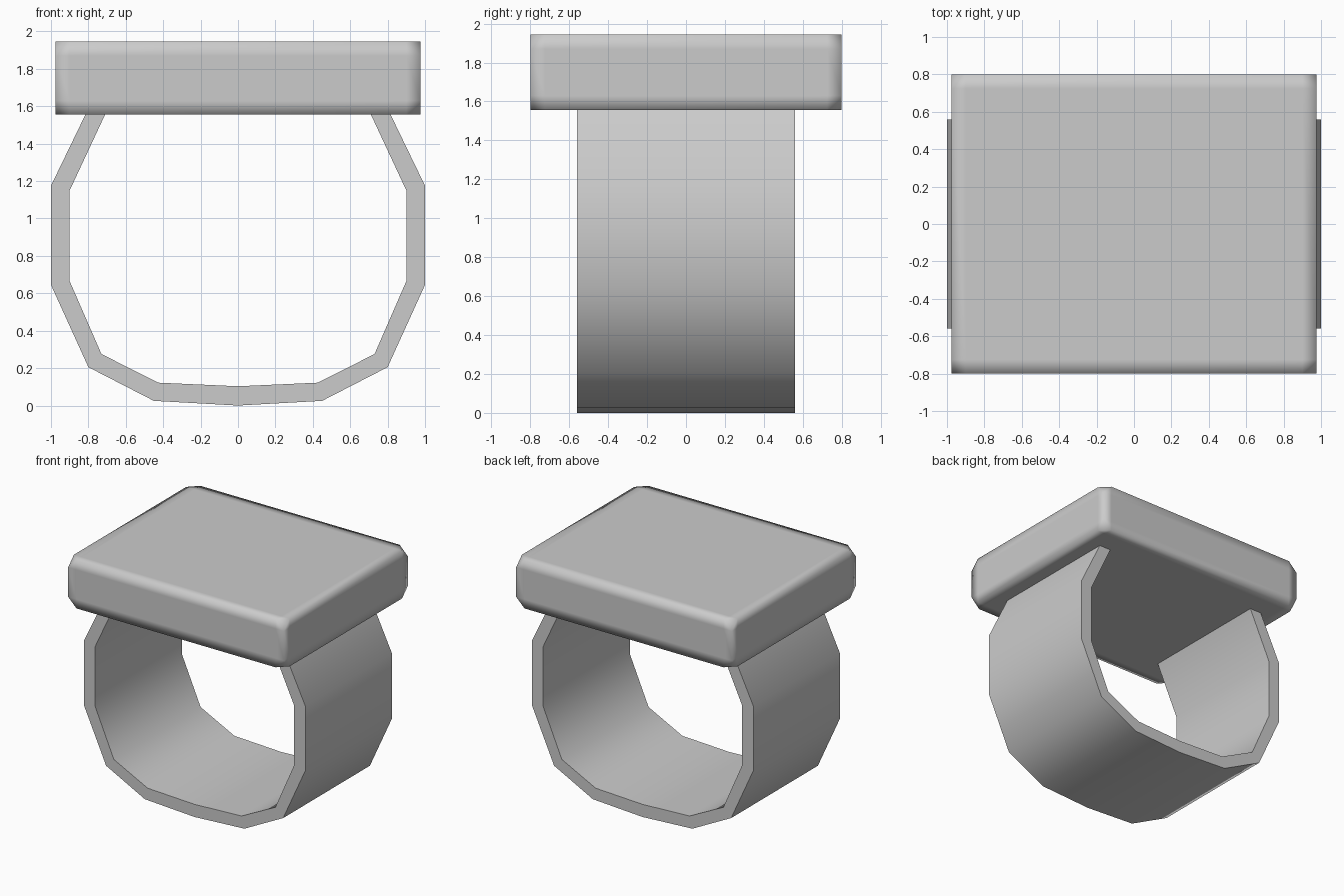
import bpy, bmesh
from mathutils import Vector

if "Cube" in bpy.data.objects:
    bpy.data.objects.remove(bpy.data.objects["Cube"])


def add_object(name, bm):
    bmesh.ops.recalc_face_normals(bm, faces=bm.faces[:])
    mesh = bpy.data.meshes.new(name)
    bm.to_mesh(mesh)
    bm.free()
    obj = bpy.data.objects.new(name, mesh)
    bpy.context.collection.objects.link(obj)
    return obj


def mirrored(half):
    """Full left-to-right profile from the right half (first point on x = 0)."""
    return [(-x, z) for x, z in half[:0:-1]] + half


# Ring band: faceted open loop swept along y
outer = mirrored([(0, 0.0), (0.45, 0.025), (0.80, 0.205),
                  (1.0, 0.645), (1.0, 1.175), (0.815, 1.557)])
inner = mirrored([(0, 0.103), (0.425, 0.122), (0.73, 0.275),
                  (0.90, 0.665), (0.90, 1.15), (0.71, 1.557)])
half_depth = 0.56
bm = bmesh.new()
rows = [[bm.verts.new((x, y, z)) for x, z in line]
        for line, y in ((outer, -half_depth), (inner, -half_depth),
                        (inner, half_depth), (outer, half_depth))]
for k in range(4):
    a, b = rows[k], rows[(k + 1) % 4]
    for i in range(len(outer) - 1):
        bm.faces.new((a[i], a[i + 1], b[i + 1], b[i]))
for end in (0, -1):
    bm.faces.new([row[end] for row in rows])
band = add_object("ring_band", bm)
bpy.context.view_layer.objects.active = band
band.select_set(True)
bpy.ops.object.shade_smooth_by_angle(angle=0.87)

# Top plate: box with clipped corners and support loops, fully smooth shaded
half = Vector((0.975, 0.80, 0.195))
cut = 0.075
bm = bmesh.new()
bmesh.ops.create_cube(bm, size=2)
bmesh.ops.scale(bm, vec=half, verts=bm.verts[:])
bmesh.ops.bevel(bm, geom=bm.verts[:], offset=cut, offset_type='OFFSET',
                segments=1, profile=0.5, affect='VERTICES')
for axis in range(3):
    for side in (-1, 1):
        normal = Vector((0, 0, 0))
        normal[axis] = side
        bmesh.ops.bisect_plane(bm, geom=bm.verts[:] + bm.edges[:] + bm.faces[:],
                               dist=0.0005, plane_co=normal * (half[axis] - cut),
                               plane_no=normal)
bmesh.ops.remove_doubles(bm, verts=bm.verts[:], dist=0.001)
bmesh.ops.translate(bm, vec=(0, 0, 1.75), verts=bm.verts[:])
for face in bm.faces:
    face.smooth = True
add_object("top_plate", bm)
